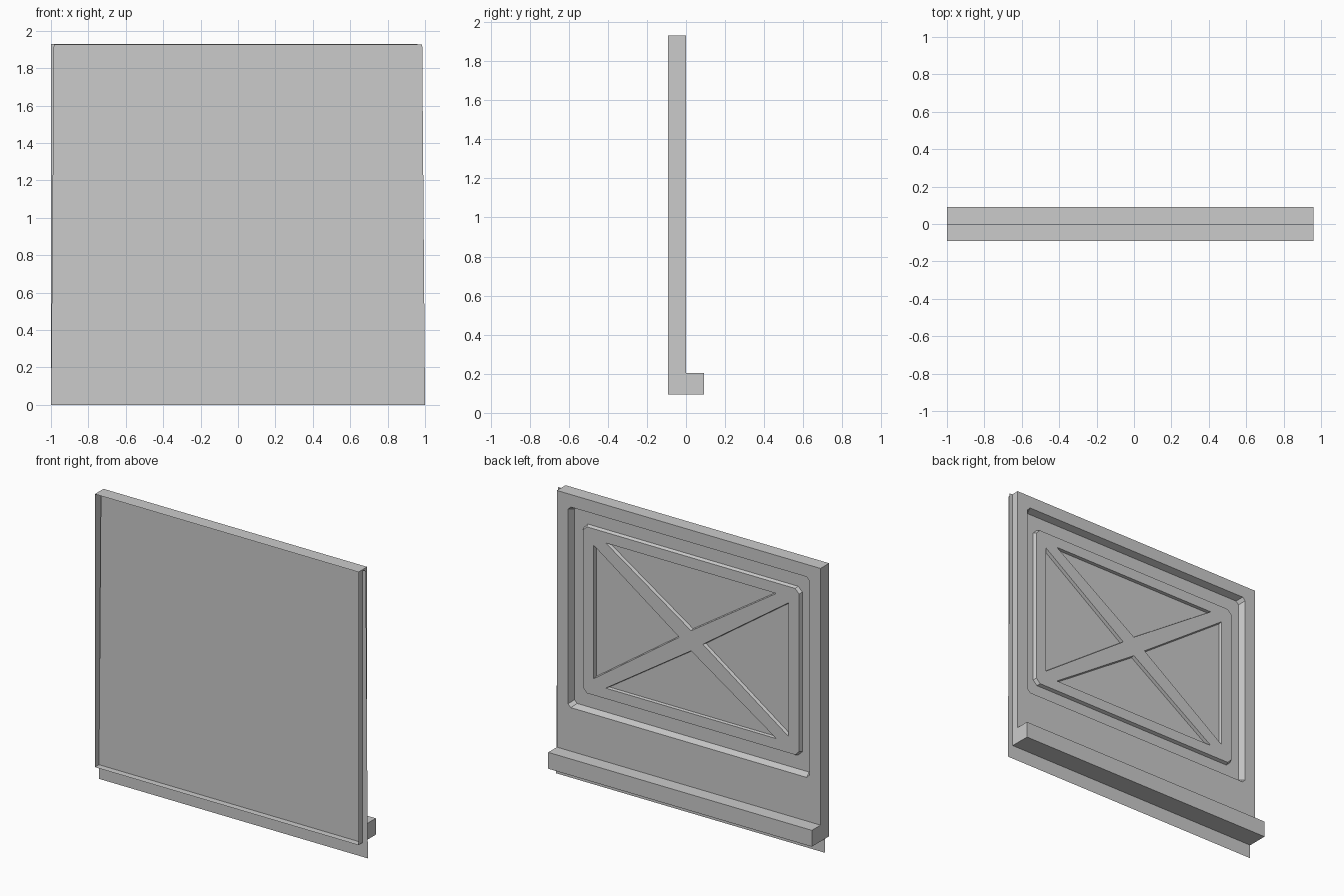
import bpy, bmesh
from mathutils import Vector

if "Cube" in bpy.data.objects:
    bpy.data.objects.remove(bpy.data.objects["Cube"])

CX, CZ = -0.02, 1.172      # centre of the decorated window
BACK, FLOOR, RAISED = 0.0, -0.047, -0.025


def finish(bm, name):
    bmesh.ops.recalc_face_normals(bm, faces=bm.faces)
    bmesh.ops.dissolve_limit(bm, angle_limit=0.001, verts=bm.verts, edges=bm.edges)
    me = bpy.data.meshes.new(name)
    bm.to_mesh(me)
    bm.free()
    ob = bpy.data.objects.new(name, me)
    bpy.context.collection.objects.link(ob)
    return ob


def loop(bm, pts, y):
    return [bm.verts.new((x, y, z)) for x, z in pts]


def walls(bm, a, b):
    n = len(a)
    for i in range(n):
        j = (i + 1) % n
        bm.faces.new((a[i], a[j], b[j], b[i]))


def fill(bm, *loops):
    # flat face bounded by the first loop, the others are holes
    edges = []
    for l in loops:
        for i in range(len(l)):
            pair = (l[i], l[(i + 1) % len(l)])
            edges.append(bm.edges.get(pair) or bm.edges.new(pair))
    bmesh.ops.triangle_fill(bm, edges=edges, use_beauty=True, normal=(0, 1, 0))


def rect(x0, x1, z0, z1):
    return [(x0, z0), (x1, z0), (x1, z1), (x0, z1)]


def chamfered(hx, hz, c):
    p = [(hx, hz - c), (hx - c, hz), (c - hx, hz), (-hx, hz - c),
         (-hx, c - hz), (c - hx, -hz), (hx - c, -hz), (hx, c - hz)]
    return [(CX + x, CZ + z) for x, z in p]


def grow(tri, k):
    c = sum((Vector(p) for p in tri), Vector((0, 0))) / 3
    return [tuple(c + (Vector(p) - c) * k) for p in tri]


# Wall panel: shell open to the front, window with raised cross panel on the back
bm = bmesh.new()
outer = rect(-1, 0.96, 0.095, 1.93)
front_rim, back_rim = loop(bm, outer, -0.092), loop(bm, outer, BACK)
walls(bm, front_rim, back_rim)
win_top = loop(bm, chamfered(0.897, 0.674, 0.02), BACK)
win_low = loop(bm, chamfered(0.882, 0.66, 0.02), FLOOR)
fill(bm, back_rim, win_top)
walls(bm, win_top, win_low)
pan_low = loop(bm, chamfered(0.812, 0.567, 0.03), FLOOR)
pan_top = loop(bm, chamfered(0.804, 0.559, 0.03), RAISED)
fill(bm, win_low, pan_low)
walls(bm, pan_low, pan_top)

# Four triangular pockets
holes = []
for s in (1, -1):
    for tri in ([(s * 0.72, 0.44), (s * 0.72, -0.44), (s * 0.096, 0)],
                [(-0.622, s * 0.485), (0.622, s * 0.485), (0, s * 0.073)]):
        tri = [(CX + x, CZ + z) for x, z in tri]
        top, low = loop(bm, grow(tri, 1.02), RAISED), loop(bm, tri, FLOOR)
        walls(bm, top, low)
        bm.faces.new(low)
        holes.append(top)
fill(bm, pan_top, *holes)
finish(bm, "wall_panel")

# Bottom ledge on the back
bm = bmesh.new()
ledge = rect(-1, 0.96, 0.095, 0.205)
a, b = loop(bm, ledge, 0.0), loop(bm, ledge, 0.092)
walls(bm, a, b)
bm.faces.new(b)
finish(bm, "back_ledge")

# Thin backing sheet, slightly wider at the foot
bm = bmesh.new()
bm.faces.new(loop(bm, [(-1, 0), (1, 0), (0.985, 1.927), (-0.985, 1.927)], -0.049))
finish(bm, "front_sheet")
